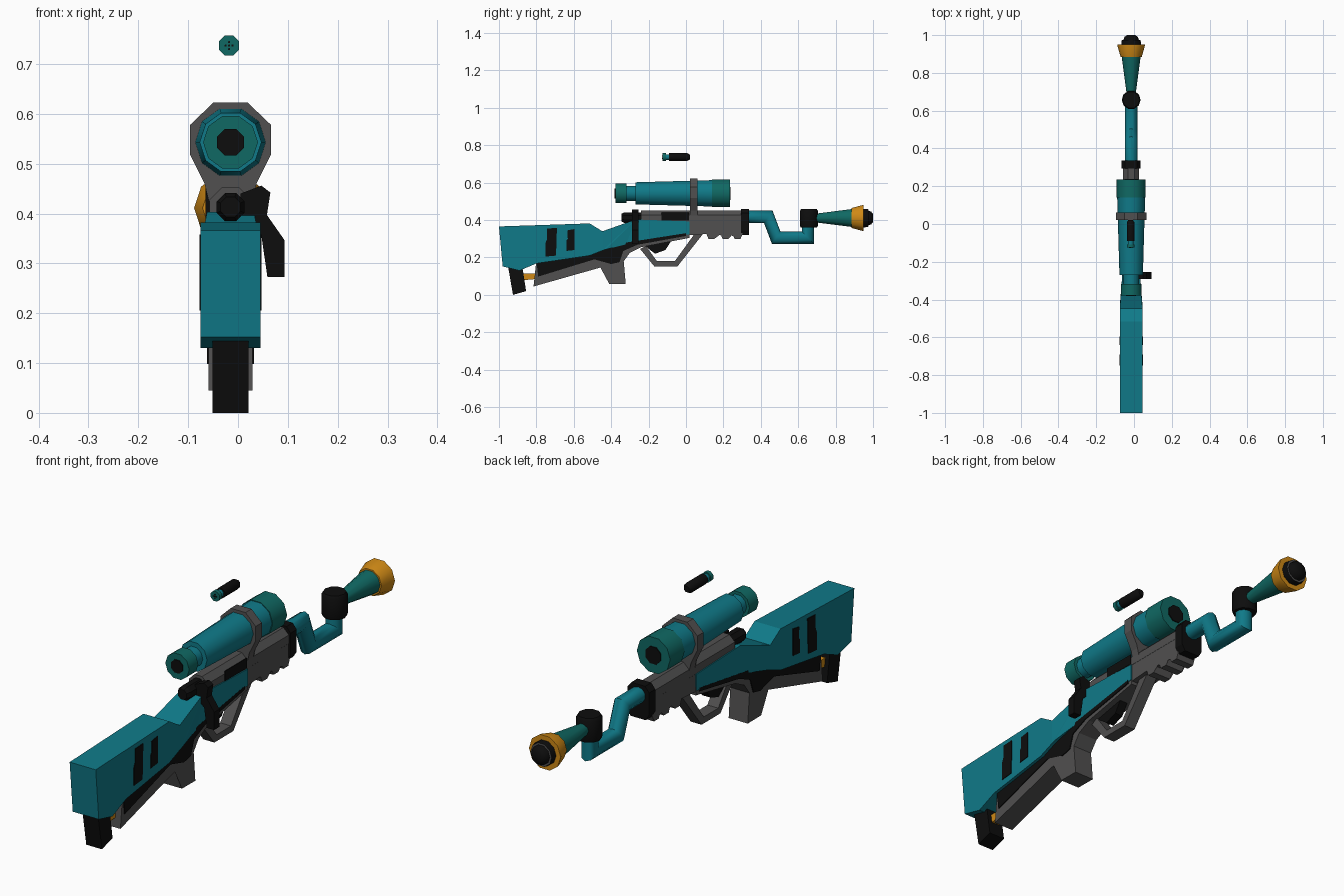
import bpy, bmesh, math
from mathutils import Vector

if "Cube" in bpy.data.objects:
    bpy.data.objects.remove(bpy.data.objects["Cube"])

CX = -0.015  # centre plane of the rifle


def material(name, rgb):
    m = bpy.data.materials.new(name)
    m.diffuse_color = (*rgb, 1)
    m.use_nodes = True
    m.node_tree.nodes["Principled BSDF"].inputs["Base Color"].default_value = m.diffuse_color
    return m


TEAL = material("teal", (0.005, 0.195, 0.25))
GREEN = material("sea_green", (0.005, 0.14, 0.125))
GRAY = material("gray", (0.082, 0.08, 0.08))
BLACK = material("black", (0.004, 0.004, 0.004))
ORANGE = material("orange", (0.62, 0.25, 0.008))


def finish(name, bm, mats, smooth=False):
    bmesh.ops.recalc_face_normals(bm, faces=bm.faces)
    me = bpy.data.meshes.new(name)
    bm.to_mesh(me)
    bm.free()
    for m in mats:
        me.materials.append(m)
    ob = bpy.data.objects.new(name, me)
    bpy.context.collection.objects.link(ob)
    if smooth:
        bpy.ops.object.select_all(action='DESELECT')
        ob.select_set(True)
        bpy.context.view_layer.objects.active = ob
        bpy.ops.object.shade_smooth_by_angle(angle=math.radians(46))
    return ob


def loft(name, rings, mats, bands=None, smooth=False):
    """Skin a row of rings; bands gives the material of each band."""
    bm = bmesh.new()
    vs = [[bm.verts.new(p) for p in r] for r in rings]
    n = len(rings[0])
    for k in range(len(vs) - 1):
        for i in range(n):
            j = (i + 1) % n
            f = bm.faces.new((vs[k][i], vs[k][j], vs[k + 1][j], vs[k + 1][i]))
            f.material_index = bands[k] if bands else 0
    caps = [bm.faces.new(vs[0]), bm.faces.new(vs[-1])]
    if bands:
        caps[0].material_index, caps[1].material_index = bands[0], bands[-1]
    bmesh.ops.triangulate(bm, faces=[f for f in caps if len(f.verts) > 4])
    return finish(name, bm, mats, smooth)


def side(name, pts, half, mat):
    """Side profile (y, z) given a width, which may depend on y."""
    h = half if callable(half) else (lambda y: half)
    return loft(name, [[(CX + s * h(y), y, z) for y, z in pts] for s in (-1, 1)], [mat])


def front(name, pts, y0, y1, mat, mirror=False):
    """Front profile (x, z) extruded along y."""
    if mirror:
        pts = pts + [(-x, z) for x, z in reversed(pts)]
    return loft(name, [[(CX + x, y, z) for x, z in pts] for y in (y0, y1)], [mat])


def turned(name, prof, z, n, mats, bands=None, smooth=True, x=CX):
    """Rings (y, radius) around an axis along y, with a flat on top."""
    rings = []
    for y, r in prof:
        a = [math.pi / 2 + (i + 0.5) * math.tau / n for i in range(n)]
        rings.append([(x + r * math.cos(t), y, z + r * math.sin(t)) for t in a])
    return loft(name, rings, mats, bands, smooth)


# Stock
side("stock", [(-1, .366), (-.515, .382), (-.447, .34), (-.447, .237), (-.515, .21),
               (-.80, .168), (-.89, .13), (-.98, .152)], .06, TEAL)
side("fore_stock", [(-.447, .34), (-.27, .403), (.02, .393), (.02, .325), (-.32, .27),
                    (-.43, .243), (-.447, .237)],
     lambda y: .06 if y < -.42 else .047, TEAL)
side("rear_slot", [(-.742, .355), (-.69, .358), (-.695, .21), (-.75, .205),
                   (-.75, .28), (-.742, .30)], .0625, BLACK)
side("front_slot", [(-.635, .345), (-.595, .352), (-.595, .24), (-.64, .235),
                    (-.64, .29), (-.632, .30)], .0625, BLACK)

# Lower frame with grip, its dark side panels and the butt pad
side("lower_frame", [(-.80, .185), (-.815, .045), (-.455, .147), (-.435, .14), (-.41, .058),
                     (-.322, .057), (-.333, .18), (-.30, .225), (-.24, .255), (.02, .305),
                     (.02, .34), (-.32, .285), (-.50, .225)], .044, GRAY)
side("frame_panel", [(-.80, .185), (-.79, .098), (-.49, .19), (-.45, .19), (-.40, .165),
                     (-.355, .175), (-.335, .235), (-.26, .268), (0, .315), (0, .33),
                     (-.32, .28), (-.50, .22)], .0475, BLACK)
side("butt_pad", [(-.95, .145), (-.925, 0), (-.855, .02), (-.875, .15)], .036, BLACK)
side("pad_pin", [(-.875, .078), (-.875, .115), (-.80, .115), (-.80, .085)], .018, ORANGE)

# Trigger and guard
side("trigger_guard", [(.09, .325), (-.045, .153), (-.17, .153), (-.245, .245), (-.215, .262),
                       (-.155, .18), (-.06, .18), (.045, .325)], .025, GRAY)
side("trigger", [(-.22, .262), (-.165, .22), (-.11, .24), (-.075, .295)], .018, BLACK)

# Receiver tube, ribbed fore end and muzzle band
turned("receiver_tube", [(-.24, .046), (.30, .046)], .41, 8, [GRAY], smooth=False)
teeth = [(0, .40), (0, .318), (.10, .325)]
for y in (.11, .185, .25):
    teeth += [(y, .325), (y + .01, .30), (y + .042, .30), (y + .052, .325)]
side("fore_end", teeth + [(.305, .40)], .042, GRAY)
side("ejection_port", [(-.13, .398), (-.13, .44), (.015, .44), (.015, .398)], .001,
     BLACK).location.x = .0445
front("muzzle_band", [(.032, .46), (.05, .437), (.05, .345), (.035, .32)], .295, .336,
      BLACK, mirror=True)

# Bolt
turned("bolt_knob", [(-.345, .022), (-.33, .03), (-.24, .03)], .413, 8, [BLACK], smooth=False)
front("bolt_handle", [(.02, .44), (.062, .456), (.08, .442), (.073, .397), (.108, .347),
                      (.108, .273), (.074, .273), (.062, .355), (.02, .39)], -.29, -.255, BLACK)

# Scope and its mount
turned("scope", [(-.378, .055), (-.318, .055), (-.318, .042), (-.27, .042), (-.27, .062),
                 (.14, .074), (.14, .077), (.235, .077)], .543, 10, [GREEN, TEAL],
       [0, 0, 1, 1, 1, 0, 0])
turned("rear_lens", [(-.382, .029), (-.37, .029)], .543, 8, [BLACK])
turned("front_lens", [(.23, .038), (.239, .038)], .543, 8, [BLACK])
front("scope_mount", [(.034, .623), (.081, .578), (.081, .518), (.047, .45), (.04, .41)],
      .022, .062, GRAY, mirror=True)

# Bent pipe, mitred at each bend
path = [Vector(p) for p in ((.33, .417), (.44, .417), (.482, .306), (.652, .306), (.652, .40))]
rings = []
for i, p in enumerate(path):
    d0 = (p - path[i - 1]).normalized() if i else (path[1] - p).normalized()
    d1 = (path[i + 1] - p).normalized() if i < len(path) - 1 else d0
    t = (d0 + d1).normalized()
    nrm = Vector((-t.y, t.x)) / t.dot(d0)
    ring = []
    for k in range(10):
        a = (k + .5) * math.tau / 10
        q = p + nrm * .033 * math.sin(a)
        ring.append((CX + .034 * math.cos(a), q.x, q.y))
    rings.append(ring)
loft("bent_pipe", rings, [TEAL], smooth=True)

# Upright collar joining the pipe to the horn
rings = []
for z, r in ((.36, .046), (.37, .05), (.45, .05), (.46, .044)):
    rings.append([(CX + r * math.cos(k * math.tau / 10), .657 + r * math.sin(k * math.tau / 10), z)
                  for k in range(10)])
loft("pipe_collar", rings, [BLACK], smooth=True)

# Flared horn with orange rim and rounded tip
turned("horn", [(.69, .024), (.885, .05), (.885, .056), (.945, .073), (.95, .073)], .411, 10,
       [GREEN, ORANGE], [0, 1, 1, 1])
turned("horn_tip", [(.945, .052), (.958, .052), (.975, .049), (.975, .041), (.99, .036),
                    (1.0, .022)], .411, 10, [BLACK, GRAY], [0, 0, 1, 0, 0])

# Small floating canister above the scope
turned("canister", [(-.125, .022), (-.108, .022), (-.108, .016), (-.09, .016), (-.09, .022),
                    (.008, .022), (.022, .013)], .737, 8, [GREEN, TEAL, BLACK],
       [0, 0, 1, 2, 2, 2], x=-.018)
for dx, dz in ((0, 0), (.007, 0), (-.007, 0), (0, .007), (0, -.007)):
    turned("canister_hole", [(-.128, .0025), (-.12, .0025)], .737 + dz, 6, [BLACK], x=-.018 + dx)
